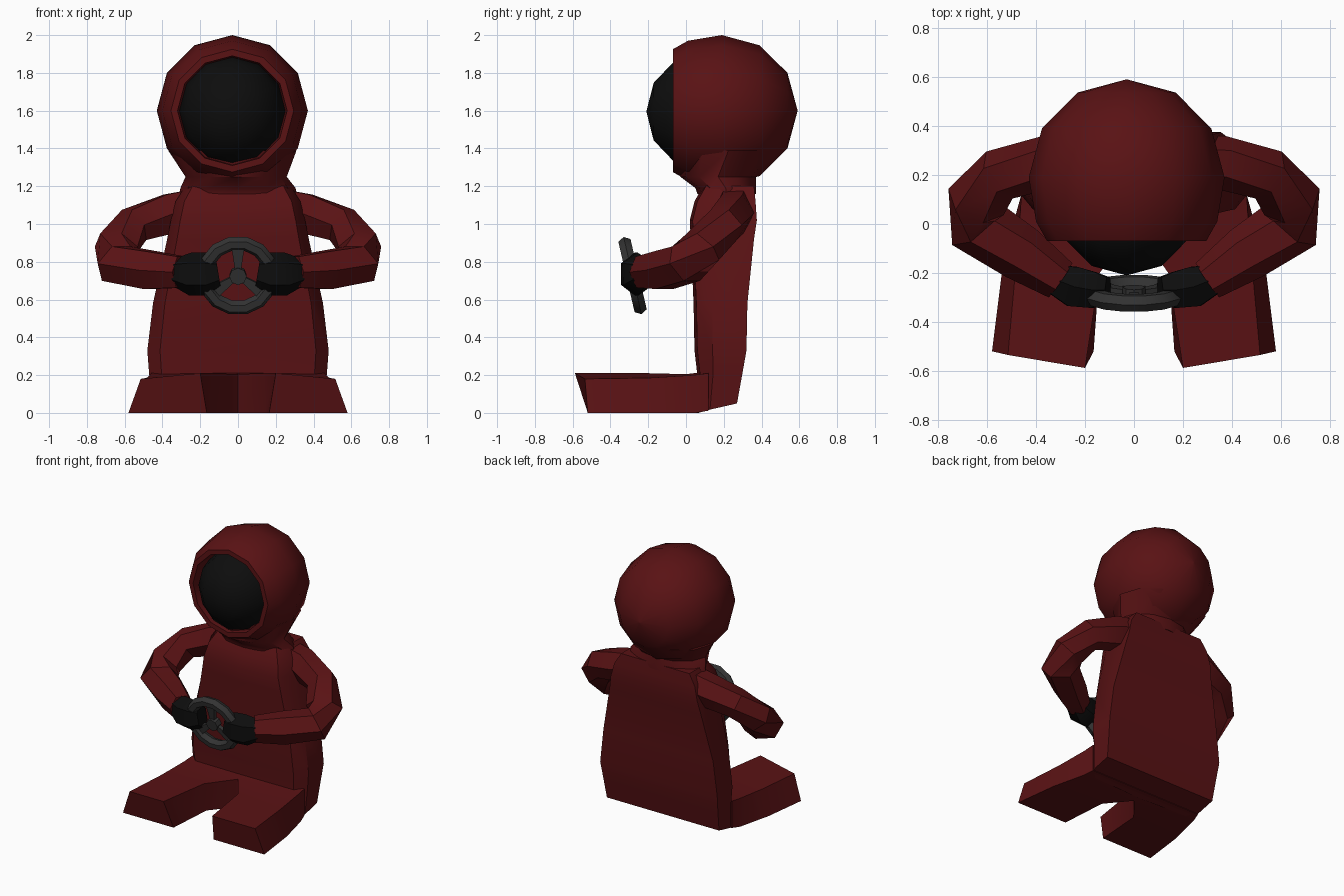
import bpy, bmesh, math
from mathutils import Vector, Matrix

if "Cube" in bpy.data.objects:
    bpy.data.objects.remove(bpy.data.objects["Cube"])


def material(name, color):
    m = bpy.data.materials.new(name)
    m.diffuse_color = (*color, 1)
    m.use_nodes = True
    m.node_tree.nodes["Principled BSDF"].inputs["Base Color"].default_value = m.diffuse_color
    return m


RED = material("dark_red_cloth", (0.10, 0.006, 0.007))
BLACK = material("black", (0.004, 0.004, 0.004))
GREY = material("dark_grey", (0.033, 0.033, 0.033))


def finish(obj, mat, mirror=False, angle=35):
    obj.data.materials.append(mat)
    for p in obj.data.polygons:
        p.use_smooth = True
    obj.data.set_sharp_from_angle(angle=math.radians(angle))
    if mirror:
        obj.modifiers.new("mirror", 'MIRROR')
    return obj


def loft(name, rings, mat, mirror=False, angle=35, caps=(True, True)):
    """Skin a list of equal-length closed rings and cap the ends."""
    bm = bmesh.new()
    vs = [[bm.verts.new(p) for p in r] for r in rings]
    n = len(rings[0])
    for a, b in zip(vs, vs[1:]):
        for i in range(n):
            j = (i + 1) % n
            bm.faces.new((a[i], a[j], b[j], b[i]))
    for end, use in zip((vs[0], vs[-1]), caps):
        if use:
            bm.faces.new(end)
    bmesh.ops.recalc_face_normals(bm, faces=bm.faces)
    me = bpy.data.meshes.new(name)
    bm.to_mesh(me)
    bm.free()
    obj = bpy.data.objects.new(name, me)
    bpy.context.collection.objects.link(obj)
    return finish(obj, mat, mirror, angle)


def sweep(path, sides, up=(0, 0, 1), phase=0.5):
    """Rings along a path of (point, half width, half height)."""
    pts = [Vector(p[0]) for p in path]
    rings = []
    for i, (c, w, h) in enumerate(path):
        t = (pts[min(i + 1, len(pts) - 1)] - pts[max(i - 1, 0)]).normalized()
        s = t.cross(Vector(up)).normalized()
        u = s.cross(t)
        rings.append([pts[i] + s * w * math.cos(a) + u * h * math.sin(a)
                      for a in (math.tau * (k + phase) / sides for k in range(sides))])
    return rings


# Torso: flat back, bevelled front corners, bottom tilted up at the back
def torso_ring(z, zb, w, yf, yb):
    ym = yf + 0.35 * (yb - yf)
    zm = z + 0.35 * (zb - z)
    half = [(w, yb, zb), (w, ym, zm), (w * 0.86, yf + 0.015, z)]
    return half + [(0, yf, z)] + [(-x, y, zz) for x, y, zz in reversed(half)]


loft("torso", [torso_ring(*r) for r in (
    (0.0, 0.05, 0.46, 0.05, 0.27), (0.2, 0.2, 0.47, 0.06, 0.297),
    (0.33, 0.33, 0.48, 0.045, 0.32), (0.58, 0.58, 0.45, 0.04, 0.325),
    (0.92, 0.92, 0.375, 0.025, 0.36), (1.02, 1.02, 0.355, 0.02, 0.375),
    (1.12, 1.12, 0.33, 0.045, 0.368), (1.2, 1.2, 0.28, 0.09, 0.36))], RED)

# Legs: short, splayed, cut off at an angle
loft("leg", [
    [(0.58, -0.52, 0), (0.515, -0.535, 0.18), (0.2, -0.588, 0.21), (0.165, -0.52, 0)],
    [(0.54, -0.2, 0), (0.485, -0.2, 0.185), (0.14, -0.2, 0.21), (0.14, -0.17, 0)],
    [(0.48, 0.05, 0), (0.465, 0.04, 0.2), (0, 0.0, 0.205), (0, 0.0, 0)],
    [(0.46, 0.12, 0.012), (0.46, 0.12, 0.21), (0, 0.12, 0.22), (0, 0.12, 0.012)]],
    RED, mirror=True)

# Arms: out from the shoulder, bent at the elbow, forward to the wheel
loft("arm", sweep([
    ((0.20, 0.255, 1.09), 0.11, 0.115), ((0.36, 0.25, 1.055), 0.11, 0.12),
    ((0.55, 0.20, 0.995), 0.11, 0.105), ((0.645, 0.09, 0.88), 0.125, 0.11),
    ((0.645, 0.0, 0.79), 0.13, 0.115), ((0.46, -0.12, 0.755), 0.115, 0.115),
    ((0.30, -0.23, 0.745), 0.085, 0.095)], 6, phase=0), RED, mirror=True)

# Gloves
loft("glove", sweep([
    ((0.325, -0.225, 0.745), 0.07, 0.08), ((0.25, -0.255, 0.735), 0.095, 0.115),
    ((0.165, -0.27, 0.735), 0.085, 0.115), ((0.105, -0.27, 0.745), 0.06, 0.085)], 6),
    BLACK, mirror=True)

# Hood: twelve-sided ball skinned along y, with a rim folded into the face opening
HX, HZ = -0.03, 1.6


def hood_ring(y, r):
    return [(HX + r * math.sin(k * math.tau / 12), y, HZ + r * math.cos(k * math.tau / 12))
            for k in range(12)]


loft("hood", [hood_ring(*r) for r in (
    (0.59, 0.004), (0.537, 0.2), (0.39, 0.346), (0.19, 0.4), (0.01, 0.37),
    (-0.07, 0.325), (-0.07, 0.29), (0.06, 0.28))], RED, caps=(True, False))


# Neck: flared collar joining hood and shoulders
def neck_ring(z, x, w, yf, yb):
    c, d = (yf + yb) / 2, (yb - yf) / 2
    return [(x + w * math.cos(a), c + d * math.sin(a), z)
            for a in (k * math.tau / 12 for k in range(12))]


loft("neck", [neck_ring(*r) for r in (
    (1.16, 0, 0.31, 0.06, 0.37), (1.19, 0, 0.305, 0.05, 0.37),
    (1.25, -0.01, 0.268, -0.03, 0.37), (1.39, -0.03, 0.34, -0.05, 0.5))], RED)

# Face: black ball filling the hood opening
bpy.ops.mesh.primitive_uv_sphere_add(segments=12, ring_count=6, radius=0.29,
                                     location=(HX, 0.08, HZ - 0.005),
                                     rotation=(math.pi / 2, 0, 0))
face = bpy.context.object
face.name = "face"
face.scale = (0.99, 1.05, 1)
finish(face, BLACK, angle=40)

# Steering wheel rim, leaning forward at the top
tilt = math.radians(103)
centre = Vector((0, -0.283, 0.727))
wheel = Matrix.Translation(centre) @ Matrix.Rotation(tilt, 4, 'X')
bpy.ops.mesh.primitive_torus_add(major_segments=14, minor_segments=6, major_radius=0.177,
                                 minor_radius=0.038, location=centre, rotation=(tilt, 0, 0))
rim = bpy.context.object
rim.name = "wheel_rim"
finish(rim, GREY)

# Wheel spokes widening toward the rim, and the hub
axis = wheel.to_3x3() @ Vector((0, 0, 1))
for i, deg in enumerate((90, 215, 325)):
    d = Vector((math.cos(math.radians(deg)), math.sin(math.radians(deg)), 0))
    loft(f"wheel_spoke_{i + 1}", sweep([
        (wheel @ (d * 0.02), 0.02, 0.018), (wheel @ (d * 0.165), 0.05, 0.022)],
        4, up=axis), GREY)
bpy.ops.mesh.primitive_cylinder_add(vertices=8, radius=0.046, depth=0.05,
                                    location=centre, rotation=(tilt, 0, 0))
hub = bpy.context.object
hub.name = "wheel_hub"
finish(hub, GREY)
